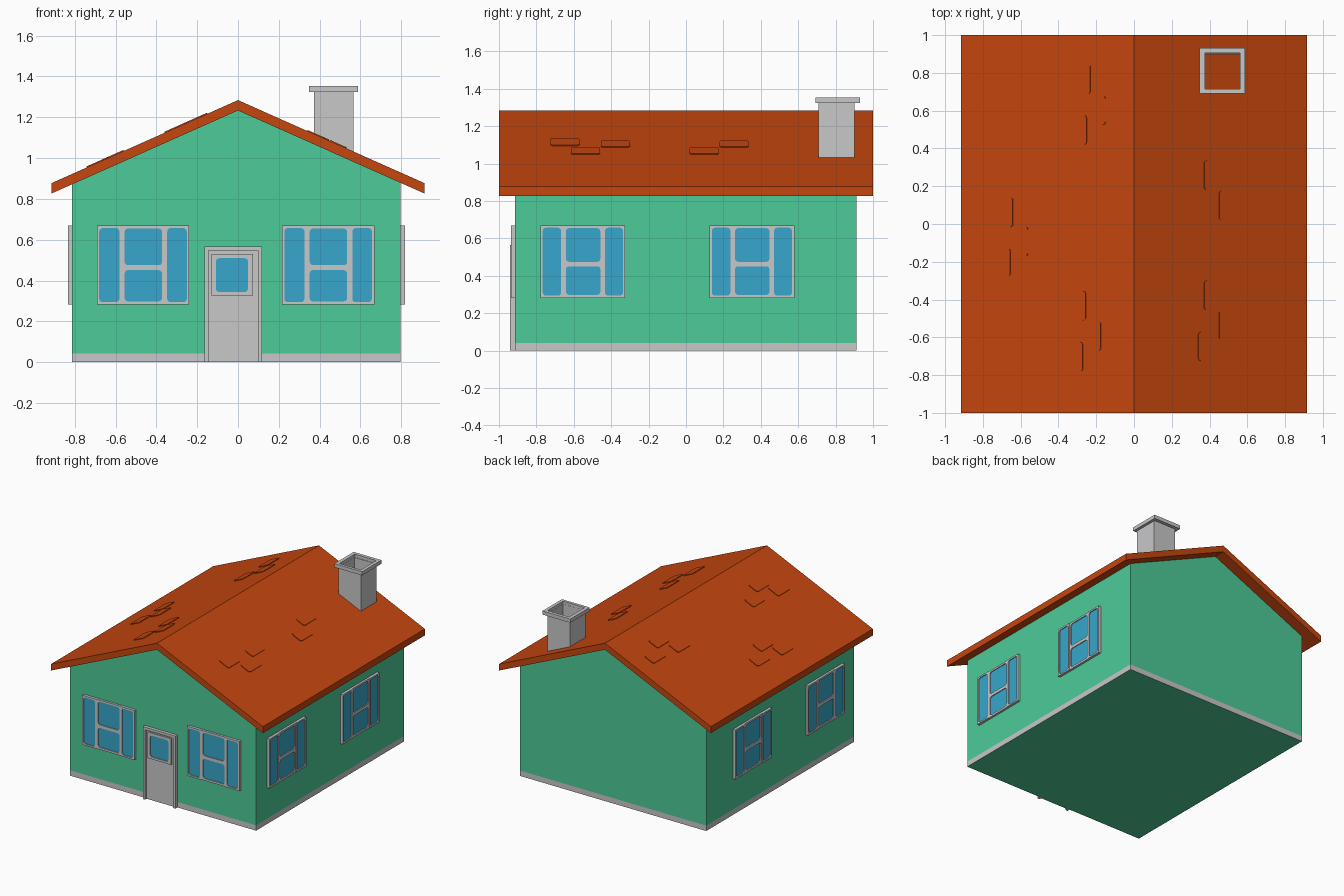
import bpy, bmesh, math
from mathutils import Matrix, Vector

if "Cube" in bpy.data.objects:
    bpy.data.objects.remove(bpy.data.objects["Cube"])


def material(name, rgb):
    m = bpy.data.materials.new(name)
    m.diffuse_color = (*rgb, 1)
    m.use_nodes = True
    m.node_tree.nodes["Principled BSDF"].inputs["Base Color"].default_value = m.diffuse_color
    return m


GREEN = material("wall green", (0.073, 0.597, 0.314))
ORANGE = material("roof orange", (0.558, 0.061, 0.0044))
GREY = material("trim grey", (0.578, 0.578, 0.59))
BLUE = material("window blue", (0.037, 0.386, 0.604))

WX0, WX1, WY0, WY1 = -0.813, 0.797, -0.915, 0.911   # wall extents
APEX, EAVE_X, SLOPE = 1.284, 0.915, 0.445           # roof


def link(name, mesh, mats):
    for m in mats:
        mesh.materials.append(m)
    ob = bpy.data.objects.new(name, mesh)
    bpy.context.collection.objects.link(ob)
    return ob


def prism(points, y0, y1):
    """Extrude an x-z profile along y."""
    bm = bmesh.new()
    face = bm.faces.new([bm.verts.new((x, y0, z)) for x, z in points])
    ext = bmesh.ops.extrude_face_region(bm, geom=[face])["geom"]
    bmesh.ops.translate(bm, vec=(0, y1 - y0, 0),
                        verts=[g for g in ext if isinstance(g, bmesh.types.BMVert)])
    bmesh.ops.recalc_face_normals(bm, faces=bm.faces)
    return bm


def finish(name, bm, mats):
    me = bpy.data.meshes.new(name)
    bm.to_mesh(me)
    bm.free()
    return link(name, me, mats)


def rounded(rect, r):
    x0, x1, y0, y1 = rect
    if r == 0:
        return [(x0, y0), (x1, y0), (x1, y1), (x0, y1)]
    pts = []
    for cx, cy, a in ((x1 - r, y1 - r, 0), (x0 + r, y1 - r, 90),
                      (x0 + r, y0 + r, 180), (x1 - r, y0 + r, 270)):
        for k in range(4):
            t = math.radians(a + 30 * k)
            pts.append((cx + r * math.cos(t), cy + r * math.sin(t)))
    return pts


def plate(name, loops, w0, w1, mat, frame=Matrix()):
    """Flat plate from outline and hole loops, spanning w0..w1 along the frame normal."""
    cu = bpy.data.curves.new(name, 'CURVE')
    cu.dimensions, cu.fill_mode, cu.extrude = '2D', 'BOTH', (w1 - w0) / 2
    for pts in loops:
        sp = cu.splines.new('POLY')
        sp.points.add(len(pts) - 1)
        for p, (x, y) in zip(sp.points, pts):
            p.co = (x, y, 0, 1)
        sp.use_cyclic_u = True
    tmp = bpy.data.objects.new("tmp", cu)
    bpy.context.collection.objects.link(tmp)
    dg = bpy.context.evaluated_depsgraph_get()
    me = bpy.data.meshes.new_from_object(tmp.evaluated_get(dg))
    bpy.data.objects.remove(tmp)
    me.transform(frame @ Matrix.Translation((0, 0, (w0 + w1) / 2)))
    for p in me.polygons:
        p.use_smooth = False
    me.materials.clear()
    return link(name, me, [mat])


def axes(u, v, n, origin):
    m = Matrix((u, v, n)).transposed().to_4x4()
    m.translation = origin
    return m


# Walls with a grey skirting band
top = lambda x: APEX - 0.045 - SLOPE * abs(x)
bm = prism([(WX0, 0), (WX1, 0), (WX1, top(WX1)), (0, top(0)), (WX0, top(WX0))], WY0, WY1)
bmesh.ops.bisect_plane(bm, geom=bm.verts[:] + bm.edges[:] + bm.faces[:],
                       plane_co=(0, 0, 0.042), plane_no=(0, 0, 1))
for f in bm.faces:
    if f.calc_center_median().z < 0.042 and abs(f.normal.z) < 0.5:
        f.material_index = 1
finish("walls", bm, [GREEN, GREY])

# Gabled roof slab
ez = APEX - SLOPE * EAVE_X
finish("roof", prism([(-EAVE_X, ez), (-EAVE_X, ez - 0.051), (0, APEX - 0.051),
                      (EAVE_X, ez - 0.051), (EAVE_X, ez), (0, APEX)], -1, 1), [ORANGE])

# Loose roof tiles: (start y, lower |x|, upper |x|)
TILES = {1: [(-.725, .425, .34), (-.615, .53, .45), (-.455, .445, .37),
             (.02, .53, .45), (.18, .445, .37)],
         -1: [(.69, .31, .23), (.525, .23, .15), (.42, .335, .25),
              (-.015, .72, .64), (-.17, .64, .56), (-.28, .74, .655),
              (-.51, .335, .255), (-.67, .255, .175), (-.78, .36, .27)]}
K = math.sqrt(1 + SLOPE ** 2)
for s, tiles in TILES.items():
    fr = axes(Vector((0, s, 0)), Vector((-s, 0, SLOPE)).normalized(),
              Vector((s * SLOPE, 0, 1)).normalized(), (0, 0, APEX))
    for y, lo, hi in tiles:
        u0, u1 = sorted((s * y, s * (y + 0.155)))
        plate("roof_tile", [rounded((u0, u1, -lo * K, -hi * K), 0.015)],
              -0.004, 0.005, ORANGE, fr)

# Open chimney: shaft and cap
plate("chimney_shaft", [rounded((.373, .566, .709, .901), 0),
                        rounded((.377, .561, .715, .897), 0)], 1.0, 1.33, GREY)
plate("chimney_cap", [rounded((.348, .588, .692, .931), 0),
                      rounded((.376, .562, .714, .905), 0)], 1.324, 1.353, GREY)

# Wall frames: horizontal axis, up, outward
Z = Vector((0, 0, 1))
FRONT = axes(Vector((1, 0, 0)), Z, Vector((0, -1, 0)), (0, WY0, 0))
RIGHT = axes(Vector((0, 1, 0)), Z, Vector((1, 0, 0)), (WX1, 0, 0))
LEFT = axes(Vector((0, -1, 0)), Z, Vector((-1, 0, 0)), (WX0, 0, 0))


def framed_panes(name, rect, panes, depth, frame):
    plate(name + "_frame", [rounded(rect, 0)] + [rounded(p, 0.017) for p in panes],
          -0.005, depth, GREY, frame)
    x0, x1, z0, z1 = rect
    plate(name + "_glass", [rounded((x0 + .004, x1 - .004, z0 + .004, z1 - .004), 0)],
          -0.003, depth - 0.007, BLUE, frame)


def window(u, frame):
    z0, z1 = 0.282, 0.669
    for a, b in ((u, u + .123), (u + .333, u + .453)):
        framed_panes("shutter", (a, b, z0, z1),
                     [(a + .012, b - .012, z0 + .012, z1 - .012)], 0.021, frame)
    a, b = u + .123, u + .333
    framed_panes("window", (a, b, z0, z1),
                 [(a + .013, b - .013, .475, .655), (a + .013, b - .013, .298, .451)],
                 0.017, frame)


# Windows on the front and both sides
for frame, starts in ((FRONT, (-.692, .215)), (RIGHT, (-.778, .126)), (LEFT, (-.58, .318))):
    for u in starts:
        window(u, frame)

# Door frame, leaf, raised surround and pane
plate("door_frame", [[(-.164, 0), (-.164, .566), (.118, .566), (.118, 0),
                      (.097, 0), (.097, .546), (-.145, .546), (-.145, 0)]],
      -0.005, 0.025, GREY, FRONT)
plate("door_leaf", [rounded((-.147, .099, 0, .548), 0)], -0.005, 0.006, GREY, FRONT)
framed_panes("door_window", (-.13, .074, .326, .53), [(-.108, .049, .343, .51)], 0.016, FRONT)
